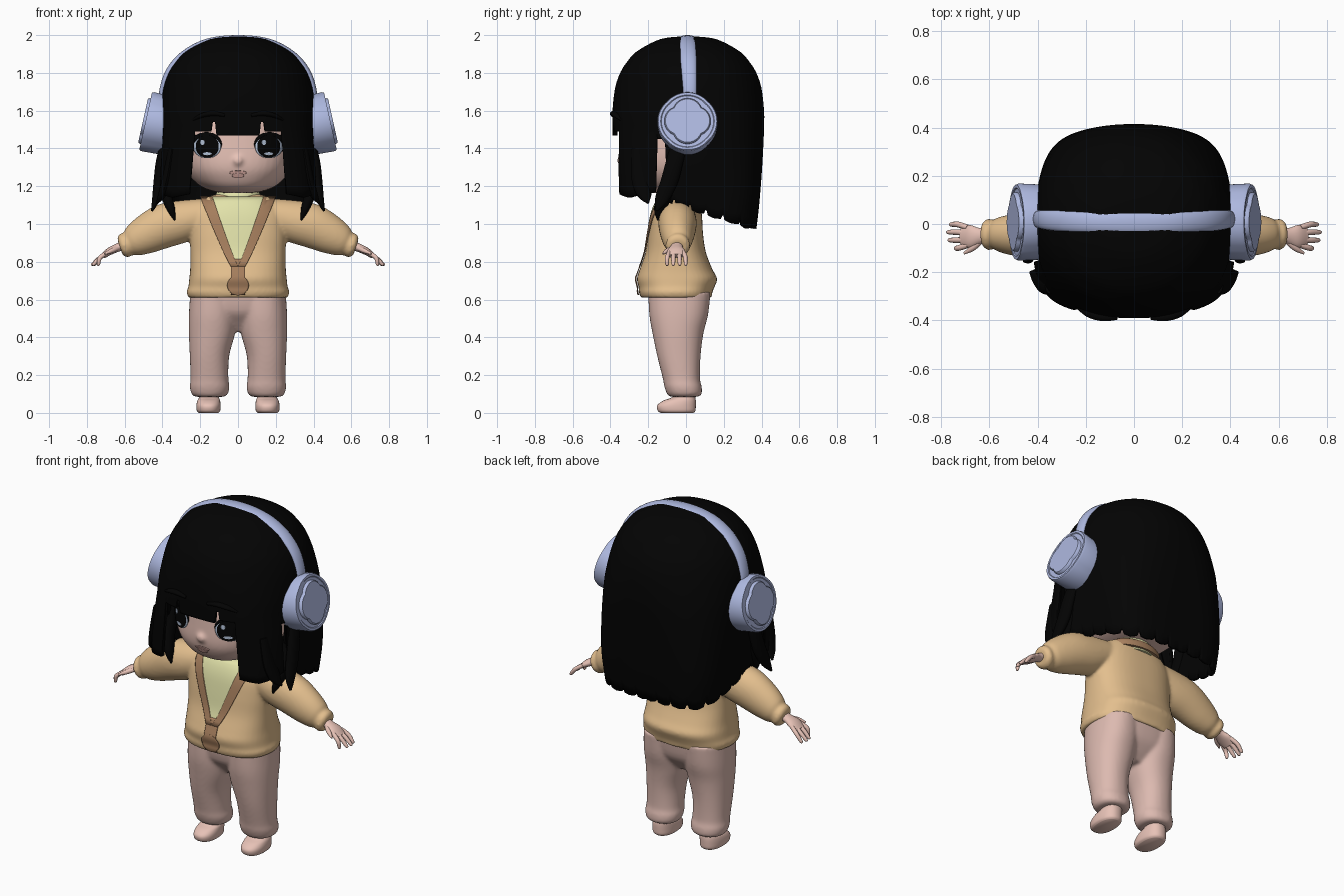
import bpy
import math
from mathutils import Vector

default_cube = bpy.data.objects.get("Cube")
if default_cube:
    bpy.data.objects.remove(default_cube, do_unlink=True)


def material(name, *colour):
    mat = bpy.data.materials.new(name)
    mat.use_nodes = True
    mat.diffuse_color = (*colour, 1)
    mat.node_tree.nodes["Principled BSDF"].inputs["Base Color"].default_value = (*colour, 1)
    return mat


SKIN = material("warm skin", .80, .54, .47)
PANTS = material("dusty pink cloth", .72, .49, .435)
KNIT = material("tan knit", .77, .52, .27)
TRIM = material("brown trim", .38, .21, .11)
SHIRT = material("pale yellow cloth", .76, .76, .40)
PLASTIC = material("lavender plastic", .42, .48, .74)
BLACK = material("black hair", .001, .001, .001)
LIPS = material("rose lips", .73, .43, .38)
PALE = material("pale blue eye", .48, .57, .72)


# ---------- helpers ----------
def skin(name, rings, mat, closed=True, solid=0):
    """Join rows of points into one smooth surface."""
    n = len(rings[0])
    verts = [tuple(p) for ring in rings for p in ring]
    faces = []
    for i in range(len(rings) - 1):
        for j in range(n if closed else n - 1):
            k = (j + 1) % n
            faces.append((i * n + j, i * n + k, i * n + n + k, i * n + n + j))
    if closed and not solid:
        faces += [tuple(range(n))[::-1], tuple(range(len(verts) - n, len(verts)))]
    mesh = bpy.data.meshes.new(name)
    mesh.from_pydata(verts, [], faces)
    obj = bpy.data.objects.new(name, mesh)
    bpy.context.collection.objects.link(obj)
    mesh.materials.append(mat)
    bpy.ops.object.select_all(action='DESELECT')
    obj.select_set(True)
    bpy.context.view_layer.objects.active = obj
    bpy.ops.object.mode_set(mode='EDIT')
    bpy.ops.mesh.select_all(action='SELECT')
    bpy.ops.mesh.normals_make_consistent(inside=False)
    bpy.ops.object.mode_set(mode='OBJECT')
    bpy.ops.object.shade_smooth_by_angle(angle=math.radians(45))
    if solid:
        mod = obj.modifiers.new("thickness", 'SOLIDIFY')
        mod.thickness, mod.offset = solid, 0
    return obj


def blend(parts):
    """Merge overlapping parts into one soft form."""
    bpy.ops.object.select_all(action='DESELECT')
    for part in parts:
        part.select_set(True)
    bpy.context.view_layer.objects.active = parts[0]
    bpy.ops.object.join()
    remesh = parts[0].modifiers.new("union", 'REMESH')
    remesh.mode, remesh.voxel_size, remesh.use_smooth_shade = 'VOXEL', .009, True
    soften = parts[0].modifiers.new("soften", 'SMOOTH')
    soften.factor, soften.iterations = .5, 8


def densify(table, k=4):
    """Smooth curve through the rows of a table."""
    out = []
    for i in range(len(table) - 1):
        p0, p1, p2 = table[max(i - 1, 0)], table[i], table[i + 1]
        p3 = table[min(i + 2, len(table) - 1)]
        for s in range(k):
            t = s / k
            out.append(tuple(b + .5 * t * (c - a + t * (2 * a - 5 * b + 4 * c - d + t * (3 * (b - c) + d - a)))
                             for a, b, c, d in zip(p0, p1, p2, p3)))
    return out + [tuple(table[-1])]


def at(rows, z):
    """Read a smoothed table at a height."""
    for a, b in zip(rows, rows[1:]):
        lo, hi = sorted((a[0], b[0]))
        if lo <= z <= hi:
            t = (z - a[0]) / (b[0] - a[0])
            return [u + (v - u) * t for u, v in zip(a, b)]
    return rows[0] if abs(z - rows[0][0]) < abs(z - rows[-1][0]) else rows[-1]


def oval(angle, n):
    c, s = math.cos(angle), math.sin(angle)
    r = (abs(c) ** n + abs(s) ** n) ** (-1 / n)
    return r * c, r * s


def loft(name, table, mat, n=2.3, side=1, count=48):
    """Rows are height, centre x, half width, front y, back y."""
    rings = []
    for z, cx, rx, yf, yb in densify(table):
        ring = [oval(math.tau * j / count, n) for j in range(count)]
        rings.append([(side * (cx + rx * u), (yf + yb) / 2 + (yb - yf) / 2 * v, z) for u, v in ring])
    return skin(name, rings, mat)


def tube(name, table, mat, across=(0, 1, 0), side=1, count=20):
    """Rows are x, y, z, radius across, radius in thickness."""
    rows = densify(table)
    pts = [Vector(r[:3]) for r in rows]
    rings = []
    for i, row in enumerate(rows):
        t = (pts[min(i + 1, len(pts) - 1)] - pts[max(i - 1, 0)]).normalized()
        u = Vector(across)
        u = (u - t * u.dot(t)).normalized()
        v = t.cross(u)
        ring = []
        for j in range(count):
            a = math.tau * j / count
            p = pts[i] + u * (row[3] * math.cos(a)) + v * (row[4] * math.sin(a))
            ring.append((side * p.x, p.y, p.z))
        rings.append(ring)
    return skin(name, rings, mat)


def plate(name, base, n, rows, mat, lift=.004, side=1):
    """Thin plate laid on the front of a loft; rows are height, x from, x to."""
    surface, rings = densify(base), []
    for z, x0, x1 in rows:
        _, _, rx, yf, yb = at(surface, z)
        ring = []
        for j in range(13):
            x = x0 + (x1 - x0) * j / 12
            drop = max(0, 1 - min(1, abs(x / rx)) ** n) ** (1 / n)
            ring.append((side * x, (yf + yb) / 2 - (yb - yf) / 2 * drop - lift, z))
        rings.append(ring)
    return skin(name, rings, mat, closed=False, solid=.005)


def disc(x, z, rx, rz):
    angles = [math.radians(a) for a in range(-85, 86, 10)]
    return [(z + rz * math.sin(a), x - rx * math.cos(a), x + rx * math.cos(a)) for a in angles]


# ---------- body and clothes ----------
TORSO = [(.61, 0, .262, -.24, .135), (.64, 0, .272, -.25, .14), (.665, 0, .263, -.25, .15),
         (.71, 0, .258, -.26, .165), (.76, 0, .253, -.245, .14), (.85, 0, .252, -.215, .105),
         (.95, 0, .255, -.20, .09), (1.04, 0, .25, -.185, .085), (1.1, 0, .215, -.165, .075),
         (1.14, 0, .17, -.14, .06), (1.16, 0, .1, -.11, .04)]
v_rows = [i / 14 for i in range(15)]
plate("shirt_front", TORSO, 2.5, [(.78 + .365 * t, -.15 * t ** .9 - .002, .15 * t ** .9 + .002) for t in v_rows], SHIRT)
plate("button_strip", TORSO, 2.5, [(.625 + .19 * t, -.038, .038) for t in v_rows], TRIM, .006)
plate("strip_end", TORSO, 2.5, disc(0, .675, .057, .052), TRIM, .008)
loft("shirt_collar", [(1.09, 0, .13, -.145, .09), (1.15, 0, .12, -.14, .08), (1.18, 0, .105, -.125, .07)], SHIRT, 2)
loft("neckline_trim", [(1.1, 0, .165, -.11, .1), (1.13, 0, .16, -.11, .1), (1.15, 0, .14, -.1, .085)], TRIM, 2)
loft("neck", [(1.1, 0, .09, -.11, .05), (1.2, 0, .09, -.11, .06), (1.26, 0, .1, -.12, .08)], SKIN, 2)
LEG = [(.085, .15, .075, -.085, .065), (.1, .15, .096, -.1, .083), (.14, .15, .105, -.115, .083),
       (.18, .151, .1, -.122, .074), (.3, .151, .104, -.152, .077), (.42, .138, .122, -.177, .092),
       (.52, .133, .127, -.194, .117), (.64, .13, .122, -.2, .13)]
FOOT = [(0, .156, .052, -.135, .04), (.012, .156, .062, -.15, .05), (.04, .156, .064, -.152, .052),
        (.065, .155, .06, -.12, .052), (.085, .153, .052, -.07, .05), (.13, .15, .046, -.045, .05)]
SLEEVE = [(.14, -.045, 1.06, .09, .08), (.28, -.045, 1.018, .1, .11), (.39, -.045, .99, .1, .117),
          (.49, -.045, .942, .088, .103), (.555, -.043, .907, .073, .082), (.58, -.043, .895, .06, .064),
          (.605, -.043, .885, .066, .066), (.625, -.043, .878, .05, .048)]
PALM = [(.59, -.045, .893, .03, .027), (.64, -.05, .874, .034, .022), (.68, -.052, .855, .048, .02),
        (.715, -.052, .83, .04, .014)]
cardigan = [loft("cardigan", TORSO, KNIT, 2.5)]
trousers = [loft("pants", [(.43, 0, .1, -.09, .03), (.48, 0, .17, -.135, .075), (.54, 0, .235, -.18, .112),
                           (.64, 0, .25, -.20, .13)], PANTS, 2.5)]

for label, s in (("left", 1), ("right", -1)):
    plate(label + "_lapel", TORSO, 2.5,
          [(.775 + .37 * t, .135 * t ** .9, .038 + .162 * t ** .9) for t in v_rows], TRIM, .007, s)
    trousers.append(loft(label + "_pant_leg", LEG, PANTS, 2.2, s))
    loft(label + "_foot", FOOT, SKIN, 2.3, s)
    cardigan.append(tube(label + "_sleeve", SLEEVE, KNIT, side=s, count=32))
    tube(label + "_palm", PALM, SKIN, side=s)
    for i, (y, reach) in enumerate([(-.002, .765), (-.034, .775), (-.067, .77), (-.1, .745)]):
        y0 = -.052 + (y + .052) * .75
        tube(f"{label}_finger_{i + 1}", [(.69, y0, .85, .012, .012), (.73, y, .822, .012, .012),
                                         (reach - .006, y, .787, .009, .009), (reach, y, .78, .003, .003)],
             SKIN, side=s, count=10)
    tube(label + "_thumb", [(.635, -.07, .873, .013, .013), (.67, -.1, .858, .013, .013),
                            (.705, -.122, .842, .005, .005)], SKIN, (0, 0, 1), s, 10)
blend(cardigan)
blend(trousers)

# ---------- head and face ----------
HEAD = [(1.165, 0, .09, -.2, .12), (1.175, 0, .14, -.24, .19), (1.195, 0, .19, -.285, .235),
        (1.235, 0, .24, -.318, .27), (1.3, 0, .28, -.343, .29), (1.4, 0, .3, -.345, .3),
        (1.55, 0, .3, -.335, .31), (1.72, 0, .26, -.28, .27), (1.85, 0, .15, -.16, .15)]
blend([loft("head", HEAD, SKIN, 2.4),
       tube("nose", [(0, -.315, 1.4, .012, .01), (0, -.333, 1.36, .022, .018), (0, -.343, 1.333, .03, .022),
                     (0, -.325, 1.3, .016, .01)], SKIN, (1, 0, 0))])
plate("lower_lip", HEAD, 2.4, disc(0, 1.257, .032, .013), LIPS, .006)
plate("upper_lip", HEAD, 2.4, disc(0, 1.272, .046, .01), LIPS, .004)
for label, s in (("left", 1), ("right", -1)):
    plate(label + "_lashes", HEAD, 2.4, disc(.166, 1.422, .08, .064), BLACK, .004, s)
    plate(label + "_lash_wing", HEAD, 2.4, [(1.425, .225, .24), (1.45, .21, .262), (1.47, .2, .248)], BLACK, .005, s)
    plate(label + "_eyeball", HEAD, 2.4, disc(.163, 1.407, .072, .058), PALE, .007, s)
    plate(label + "_iris", HEAD, 2.4, disc(.162, 1.411, .06, .06), BLACK, .01, s)
    plate(label + "_eye_glow", HEAD, 2.4, disc(.162, 1.372, .024, .008), PALE, .013, s)
    plate(label + "_eye_glint", HEAD, 2.4, disc(.162 - .025 * s, 1.432, .012, .014), PALE, .013, s)
    tube(label + "_brow", [(.07, -.39, 1.575, .008, .008), (.13, -.385, 1.585, .018, .013),
                           (.19, -.368, 1.575, .018, .012), (.24, -.34, 1.55, .006, .006)], BLACK, side=s)

# ---------- hair ----------
CROWN = densify([(1.985, .02), (1.975, .3), (1.95, .48), (1.9, .69), (1.85, .8), (1.8, .88), (1.72, .95),
                 (1.6, .985), (1.5, .985), (1.3, .96), (1.1, .92), (.95, .875)], 3)


def hem(deg):
    """Hem height by angle from the front: fringe, side panel, temple gap, back curtain."""
    if deg < 33:
        return 1.468 if deg < 17 else 1.54 if deg < 20 else 1.49
    if deg < 66:
        return 1.14 + .0015 * abs(deg - 45)
    if deg < 74:
        return 1.45
    notch = .03 if deg % 13 < 1.2 else .0015 * abs(deg % 13 - 6.5)
    return max(.975, 1.11 - .0021 * (deg - 73)) + notch


columns = []
upper = [row[0] for row in CROWN if row[0] > 1.56]
for deg in range(-180, 180):
    low, column = hem(abs(deg)), []
    for z in upper + [1.56 + (low - 1.56) * k / 10 for k in range(1, 11)]:
        scale = at(CROWN, z)[1]
        # round crown, squarer towards the hem
        n = 2.1 + 1.9 * min(1, max(0, (1.75 - z) / .6)) ** 1.3
        u, v = oval(math.radians(deg - 90), n)
        flare = 1 + (max(0, 1.5 - z) * .25 if 33 <= abs(deg) < 66 else 0)
        column.append((.405 * scale * u * flare, .012 + .397 * scale * v, z))
    columns.append(column)
skin("hair", list(zip(*columns)), BLACK, solid=.02)

LOCKS = {"outer": [(.385, -.03, 1.45, .04, .02), (.41, -.06, 1.33, .045, .025), (.42, -.09, 1.22, .045, .028),
                   (.435, -.13, 1.13, .035, .02), (.455, -.155, 1.07, .006, .006)],
         "inner": [(.37, -.04, 1.42, .035, .025), (.38, -.07, 1.27, .035, .03), (.38, -.11, 1.16, .04, .03),
                   (.355, -.14, 1.08, .03, .022), (.335, -.15, 1.02, .004, .004)],
         "front": [(.35, -.25, 1.4, .04, .02), (.375, -.24, 1.25, .05, .025), (.4, -.22, 1.16, .04, .022),
                   (.43, -.2, 1.11, .005, .005)]}
for label, s in (("left", 1), ("right", -1)):
    for which, path in LOCKS.items():
        tube(f"{label}_{which}_lock", path, BLACK, side=s, count=14)

# ---------- headphones ----------
ARCH = [(.4, .02, 1.64, .034, .018), (.398, .02, 1.71, .036, .018), (.364, .016, 1.81, .04, .018),
        (.286, .012, 1.897, .044, .02), (.16, .008, 1.96, .046, .022), (0, .008, 1.982, .047, .018)]
tube("headband", ARCH + [(-r[0], *r[1:]) for r in ARCH[-2::-1]], PLASTIC)
TILT = math.radians(12.5)


def ear_part(name, profile, lobe, side):
    """Four-lobed disc on the tilted ear axis; rows are depth and radius."""
    rings = []
    for depth, radius in profile:
        ring = []
        for j in range(64):
            a = math.tau * j / 64
            bend = (a + math.pi / 4) % (math.pi / 2) - math.pi / 4
            r = radius * (lobe * math.cos(bend) + math.sqrt((1 - lobe) ** 2 - (lobe * math.sin(bend)) ** 2))
            up = r * math.sin(a)
            ring.append((side * (.37 + depth * math.cos(TILT) - up * math.sin(TILT)), .008 + r * math.cos(a),
                         1.518 + depth * math.sin(TILT) + up * math.cos(TILT)))
        rings.append(ring)
    skin(name, rings, PLASTIC)


for label, s in (("left", 1), ("right", -1)):
    ear_part(label + "_ear_cup", [(0, .155), (.11, .16), (.122, .155), (.122, .142), (.118, .138)], .1, s)
    ear_part(label + "_ear_emblem", [(.1, .123), (.13, .123), (.136, .117)], .36, s)
